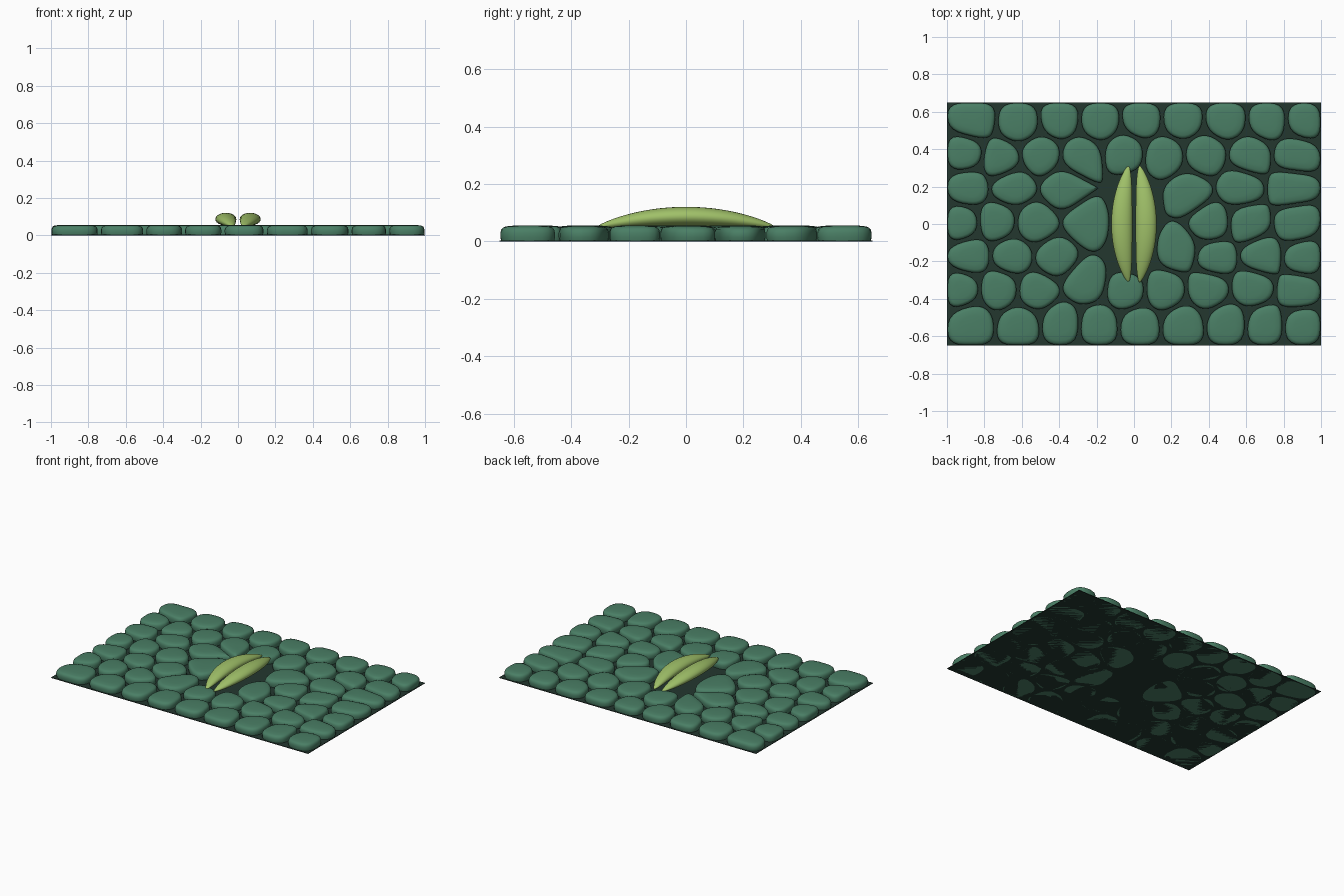
import bpy, bmesh, math
from mathutils import Vector

cube = bpy.data.objects.get("Cube")
if cube:
    bpy.data.objects.remove(cube, do_unlink=True)

HALF_X, HALF_Y = 1.0, 0.65
GAP = 0.009          # half the groove between neighbouring cells
CORNER = 0.085       # longest rounding cut along an edge
MERGE = 0.035        # shorter cell edges are collapsed


def make_material(name, color):
    mat = bpy.data.materials.new(name)
    mat.use_nodes = True
    mat.diffuse_color = (*color, 1)
    shader = next(n for n in mat.node_tree.nodes if n.type == 'BSDF_PRINCIPLED')
    shader.inputs["Base Color"].default_value = (*color, 1)
    shader.inputs["Roughness"].default_value = 0.7
    return mat


def make_object(name, bm, mat, angle=50):
    bmesh.ops.recalc_face_normals(bm, faces=bm.faces[:])
    mesh = bpy.data.meshes.new(name)
    bm.to_mesh(mesh)
    bm.free()
    mesh.materials.append(mat)
    obj = bpy.data.objects.new(name, mesh)
    bpy.context.collection.objects.link(obj)
    bpy.ops.object.select_all(action='DESELECT')
    obj.select_set(True)
    bpy.context.view_layer.objects.active = obj
    bpy.ops.object.shade_smooth_by_angle(angle=math.radians(angle))
    return obj


def bridge(bm, a, b):
    for i in range(len(a)):
        j = (i + 1) % len(a)
        bm.faces.new((a[i], a[j], b[j], b[i]))


def fan(bm, ring, point):
    tip = bm.verts.new(point)
    for i in range(len(ring)):
        bm.faces.new((ring[i], ring[(i + 1) % len(ring)], tip))


def clip(poly, point, normal):
    """Keep the part of a polygon that lies behind a line."""
    result = []
    for i, a in enumerate(poly):
        b = poly[(i + 1) % len(poly)]
        da, db = (a - point).dot(normal), (b - point).dot(normal)
        if da <= 0:
            result.append(a)
        if da * db < 0:
            result.append(a.lerp(b, da / (da - db)))
    return result


def cell_outline(seed, seeds):
    """Territory of one seed, drawn in from its neighbours."""
    x, y = HALF_X - 0.003, HALF_Y - 0.003
    poly = [Vector(p) for p in ((-x, -y), (x, -y), (x, y), (-x, y))]
    for other in seeds:
        if other is not seed:
            normal = (other - seed).normalized()
            poly = clip(poly, (seed + other) / 2 - normal * GAP, normal)
    merged = []
    for i, p in enumerate(poly):
        if (p - poly[i - 1]).length < MERGE and merged:
            merged[-1] = (merged[-1] + p) / 2
        else:
            merged.append(p)
    return merged


def round_corners(poly, steps=6):
    points = []
    for i, p in enumerate(poly):
        ends = []
        for q in (poly[i - 1], poly[(i + 1) % len(poly)]):
            edge = q - p
            ends.append(p + edge.normalized() * min(edge.length * 0.48, CORNER))
        for k in range(steps):
            t = k / (steps - 1)
            points.append(ends[0].lerp(p, t).lerp(p.lerp(ends[1], t), t))
    return points


cell_green = make_material("cell_green", (0.068, 0.21, 0.13))
groove_green = make_material("groove_dark_green", (0.017, 0.038, 0.028))
guard_green = make_material("guard_light_green", (0.35, 0.53, 0.14))

# Thin base sheet
bm = bmesh.new()
bmesh.ops.create_cube(bm, size=1)
for v in bm.verts:
    v.co = (v.co.x * 2 * HALF_X, v.co.y * 2 * HALF_Y, (v.co.z + 0.5) * 0.004)
make_object("base_sheet", bm, groove_green, 30)

# Cell centres in hundredths, row by row: x, y pairs
ROWS = [
    (-86, 56, -61, 54, -40, 56, -18, 55, 4, 56, 26, 56, 49, 56, 72, 56, 91, 56),
    (-91, 37, -71, 34, -50, 37, -28, 36, -5, 38, 16, 36, 38, 37, 62, 36, 86, 36),
    (-89, 20, -65, 20, -37, 19, 29, 17, 57, 20, 84, 20),
    (-93, 0, -73, 1, -53, 0, -25, 1, 41, 0, 61, 0, 87, 0),
    (-88, -17, -65, -17, -42, -18, 23, -14, 44, -18, 68, -17, 91, -18),
    (-93, -35, -72, -35, -52, -36, -26, -32, -4, -36, 16, -36, 40, -35, 63, -34, 88, -36),
    (-87, -53, -61, -54, -39, -53, -19, -54, 3, -54, 26, -54, 50, -53, 70, -54, 90, -54),
]
cells = [Vector((r[i], r[i + 1])) / 100 for r in ROWS for i in range(0, len(r), 2)]
# Empty territory kept free around the pore
pore = [Vector((0, y)) for y in (-0.15, 0, 0.15)]

# Cushion shaped surface cells: (outline scale, height)
CUSHION = [(0.97, 0), (1, 0.015), (1, 0.03), (0.97, 0.041), (0.91, 0.048),
           (0.8, 0.0525), (0.5, 0.0555)]
bm = bmesh.new()
for seed in cells:
    outline = round_corners(cell_outline(seed, cells + pore))
    centre = sum(outline, Vector((0, 0))) / len(outline)
    rings = []
    for scale, z in CUSHION:
        rings.append([bm.verts.new((*centre.lerp(p, scale), z)) for p in outline])
    for a, b in zip(rings, rings[1:]):
        bridge(bm, a, b)
    fan(bm, rings[-1], (*centre, 0.056))
    bm.faces.new(rings[0])
make_object("surface_cells", bm, cell_green, 60)

# Pair of arched, tapering guard cells
LENGTH, SEGMENTS, SIDES = 0.312, 32, 24
for name, side in (("left_guard_cell", 1), ("right_guard_cell", -1)):
    bm = bmesh.new()
    rings = []
    for i in range(1, SEGMENTS):
        t = -math.cos(math.pi * i / SEGMENTS)
        arch = 1 - t * t
        girth = arch ** 0.68
        ring = []
        for k in range(SIDES):
            a = math.tau * k / SIDES
            x = 0.03 + 0.035 * arch + 0.056 * girth * math.cos(a)
            z = 0.05 + 0.037 * arch + 0.034 * girth * math.sin(a)
            ring.append(bm.verts.new((side * x, t * LENGTH, z)))
        rings.append(ring)
    for a, b in zip(rings, rings[1:]):
        bridge(bm, a, b)
    fan(bm, rings[0], (side * 0.03, -LENGTH, 0.05))
    fan(bm, rings[-1], (side * 0.03, LENGTH, 0.05))
    make_object(name, bm, guard_green, 60)
